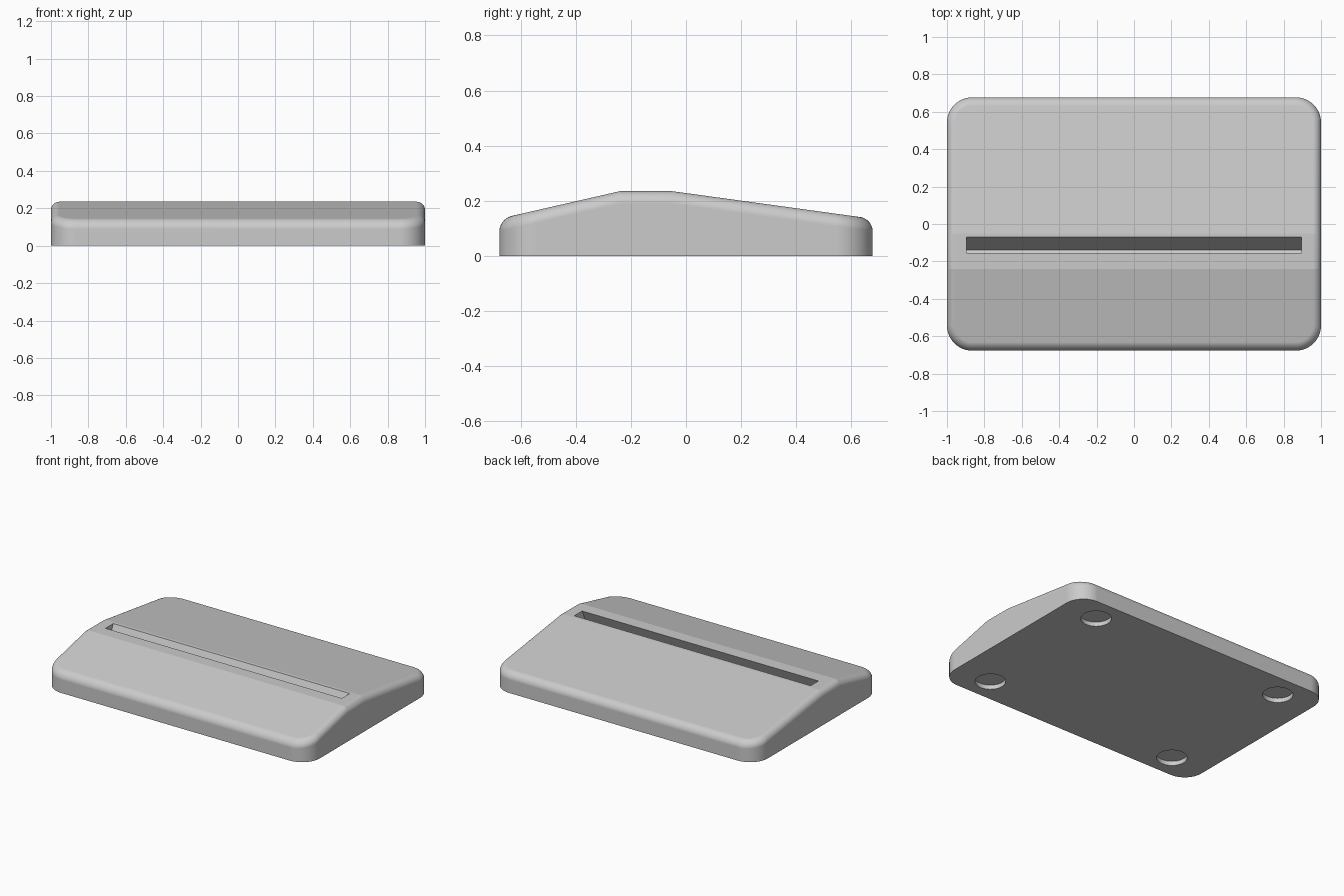
import bpy, bmesh, math
from mathutils import Vector

cube = bpy.data.objects.get("Cube")
if cube:
    bpy.data.objects.remove(cube, do_unlink=True)

HALF_X, HALF_Y, CORNER, FILLET = 1.0, 0.677, 0.135, 0.045
TOP, EDGE = 0.235, 0.135            # ridge height, height at front and back
RIDGE_FRONT, RIDGE_BACK = -0.24, -0.05
STEPS = 16

grey = bpy.data.materials.new("light grey")
grey.use_nodes = True
grey.diffuse_color = (0.6, 0.6, 0.6, 1)
grey.node_tree.nodes["Principled BSDF"].inputs["Base Color"].default_value = (0.6, 0.6, 0.6, 1)


def height(y):
    """Height of the two-slope top at depth y."""
    if y < RIDGE_FRONT:
        t = (RIDGE_FRONT - y) / (RIDGE_FRONT + HALF_Y)
    else:
        t = max(0, (y - RIDGE_BACK) / (HALF_Y - RIDGE_BACK))
    return TOP + (EDGE - TOP) * t


def outline(inset):
    """Rounded rectangle with extra points where the ridge lines meet the sides."""
    pts = []
    r = CORNER - inset
    cx, cy = HALF_X - CORNER, HALF_Y - CORNER
    for i, (sx, sy) in enumerate([(1, 1), (-1, 1), (-1, -1), (1, -1)]):
        for k in range(STEPS + 1):
            a = math.pi / 2 * (i + k / STEPS)
            pts.append((sx * cx + r * math.cos(a), sy * cy + r * math.sin(a)))
        if i == 1:
            pts += [(inset - HALF_X, RIDGE_BACK), (inset - HALF_X, RIDGE_FRONT)]
        if i == 3:
            pts += [(HALF_X - inset, RIDGE_FRONT), (HALF_X - inset, RIDGE_BACK)]
    return pts


def to_object(name, bm):
    bmesh.ops.recalc_face_normals(bm, faces=bm.faces)
    mesh = bpy.data.meshes.new(name)
    bm.to_mesh(mesh)
    bm.free()
    mesh.materials.append(grey)
    obj = bpy.data.objects.new(name, mesh)
    bpy.context.collection.objects.link(obj)
    return obj


# Body: vertical wall, then rings that round over onto the sloped top
bm = bmesh.new()
rings = [[bm.verts.new((x, y, 0)) for x, y in outline(0)]]
for k in range(STEPS + 1):
    a = math.pi / 2 * k / STEPS
    drop = FILLET * (1 - math.sin(a))
    rings.append([bm.verts.new((x, y, height(y) - drop))
                  for x, y in outline(FILLET * (1 - math.cos(a)))])
n = len(rings[0])
for low, high in zip(rings, rings[1:]):
    for i in range(n):
        j = (i + 1) % n
        bm.faces.new((low[i], low[j], high[j], high[i]))
bm.faces.new(rings[0][::-1])

# Top: front slope, flat ridge band and back slope
for lo, hi in [(-HALF_Y, RIDGE_FRONT), (RIDGE_FRONT, RIDGE_BACK), (RIDGE_BACK, HALF_Y)]:
    bm.faces.new([v for v in rings[-1] if lo - 1e-5 <= v.co.y <= hi + 1e-5])
body = to_object("stand_body", bm)

# Slot cutter: a box leaning back, with a floor square to its walls
lean = math.radians(25)
up = Vector((0, math.sin(lean), math.cos(lean)))
forward = Vector((0, -math.cos(lean), math.sin(lean)))
back_low = Vector((0, -0.14, TOP - 0.07 / math.tan(lean)))
front_low = back_low + forward * 0.085 * math.cos(lean)
bm = bmesh.new()
section = [back_low, front_low, front_low + up * 0.3, back_low + up * 0.3]
face = bm.faces.new([bm.verts.new(p + Vector((-0.895, 0, 0))) for p in section])
grown = bmesh.ops.extrude_face_region(bm, geom=[face])["geom"]
bmesh.ops.translate(bm, vec=(1.79, 0, 0),
                    verts=[g for g in grown if isinstance(g, bmesh.types.BMVert)])
cutters = [to_object("slot_cutter", bm)]

# Round foot recesses under the base
bm = bmesh.new()
for sx in (-1, 1):
    for sy in (-1, 1):
        made = bmesh.ops.create_cone(bm, cap_ends=True, segments=64,
                                     radius1=0.095, radius2=0.095, depth=0.06)
        bmesh.ops.translate(bm, vec=(sx * 0.735, sy * 0.51, 0), verts=made["verts"])
cutters.append(to_object("foot_recess_cutter", bm))

# Cut the body and drop the cutters
bpy.ops.object.select_all(action='DESELECT')
bpy.context.view_layer.objects.active = body
body.select_set(True)
for cutter in cutters:
    cutter.hide_render = True
    mod = body.modifiers.new("cut", 'BOOLEAN')
    mod.operation = 'DIFFERENCE'
    mod.solver = 'EXACT'
    mod.object = cutter
    bpy.ops.object.modifier_apply(modifier=mod.name)
    bpy.data.objects.remove(cutter, do_unlink=True)

# Smooth the rounded edges, keep the ridge, slot and recesses crisp
bpy.ops.object.shade_smooth_by_angle(angle=math.radians(7))
weighted = body.modifiers.new("weighted_normals", 'WEIGHTED_NORMAL')
weighted.keep_sharp = True
